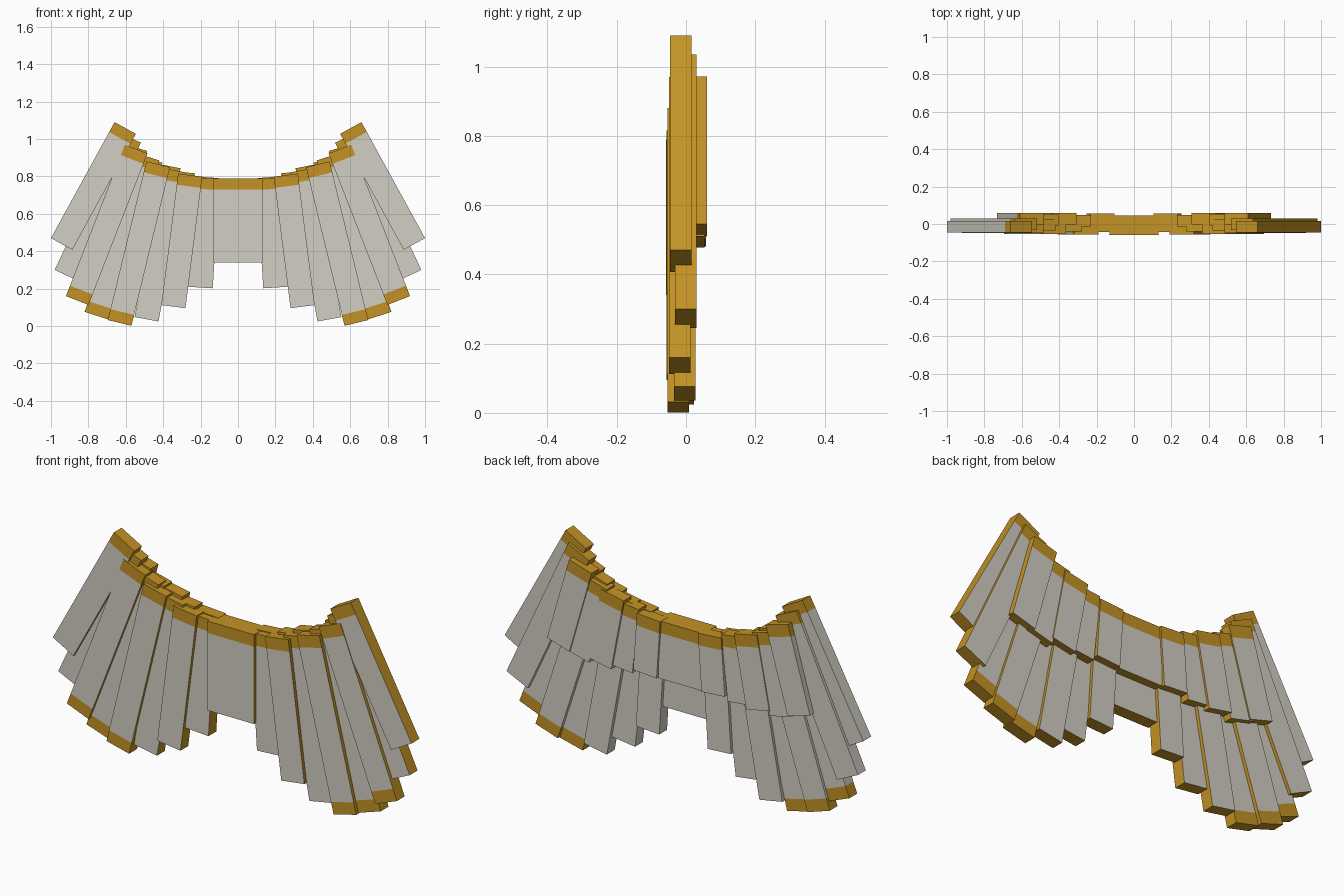
import bpy
import bmesh
from mathutils import Vector

cube = bpy.data.objects.get("Cube")
if cube:
    bpy.data.objects.remove(cube)


def make_material(name, color):
    mat = bpy.data.materials.new(name)
    mat.use_nodes = True
    mat.diffuse_color = color
    mat.node_tree.nodes["Principled BSDF"].inputs["Base Color"].default_value = color
    return mat


GREY = make_material("pale_grey", (0.64, 0.62, 0.55, 1))
GOLD = make_material("gold", (0.55, 0.29, 0.018, 1))
BAND = 0.06
THICK = 0.062


def plank(name, top, bottom, front, side=1, width=0.13, tip=False):
    """Slat given by its outer edge (top and bottom corners), widening inward."""
    top, bottom = Vector((top[0], 0, top[1])), Vector((bottom[0], 0, bottom[1]))
    along = (bottom - top).normalized()
    inward = Vector((along.z, 0, -along.x))
    length = (bottom - top).length
    levels = [0, BAND] + ([length - BAND] if tip else []) + [length]
    bm = bmesh.new()
    rings = []
    for t in levels:
        ring = []
        for w, y in ((0, 0), (width, 0), (width, THICK), (0, THICK)):
            p = top + along * t + inward * w
            ring.append(bm.verts.new((p.x * side, front + y, p.z)))
        rings.append(ring)
    banded = []
    for i, (a, b) in enumerate(zip(rings, rings[1:])):
        for k in range(4):
            f = bm.faces.new((a[k], a[k - 1], b[k - 1], b[k]))
            if i == 0 or i == 2:
                banded.append(f)
    bm.faces.new(rings[0])
    bm.faces.new(rings[-1])
    bmesh.ops.recalc_face_normals(bm, faces=bm.faces)
    # Gold on bands, ends and the +x edges; grey elsewhere
    for f in bm.faces:
        n = f.normal
        f.material_index = int(f in banded or n.x > 0.6 or abs(n.z) > 0.7)
    mesh = bpy.data.meshes.new(name)
    bm.to_mesh(mesh)
    bm.free()
    mesh.materials.append(GREY)
    mesh.materials.append(GOLD)
    bpy.context.collection.objects.link(bpy.data.objects.new(name, mesh))


# Middle slats
plank("long_slat_middle", (0.13, 0.79), (0.13, 0.34), -0.058, width=0.26)
plank("short_slat_middle", (0.12, 0.79), (0.12, 0.50), -0.016, width=0.24)

# Long slats: top corner, bottom corner, front depth
LONG = [
    ((0.228, 0.795), (0.265, 0.21), -0.042),
    ((0.32, 0.815), (0.41, 0.112), -0.057),
    ((0.407, 0.845), (0.553, 0.048), -0.039),
    ((0.49, 0.88), (0.696, 0.032), -0.053),
    ((0.544, 0.925), (0.82, 0.076), -0.035),
    ((0.605, 0.97), (0.92, 0.16), -0.049),
    ((0.637, 1.035), (0.98, 0.30), -0.032),
    ((0.66, 1.09), (1.0, 0.47), -0.046),
]
# Short slats of the rear layer
SHORT = [
    ((0.235, 0.80), (0.255, 0.51), -0.006),
    ((0.36, 0.83), (0.395, 0.50), -0.014),
    ((0.435, 0.868), (0.505, 0.505), -0.004),
    ((0.53, 0.905), (0.63, 0.51), -0.009),
    ((0.61, 0.972), (0.733, 0.545), -0.002),
]
for side, label in ((1, "left"), (-1, "right")):
    for i, (top, bottom, front) in enumerate(LONG, 1):
        plank(f"long_slat_{label}_{i}", top, bottom, front, side, tip=i in (4, 5, 6))
    for i, (top, bottom, front) in enumerate(SHORT, 1):
        plank(f"short_slat_{label}_{i}", top, bottom, front, side)
